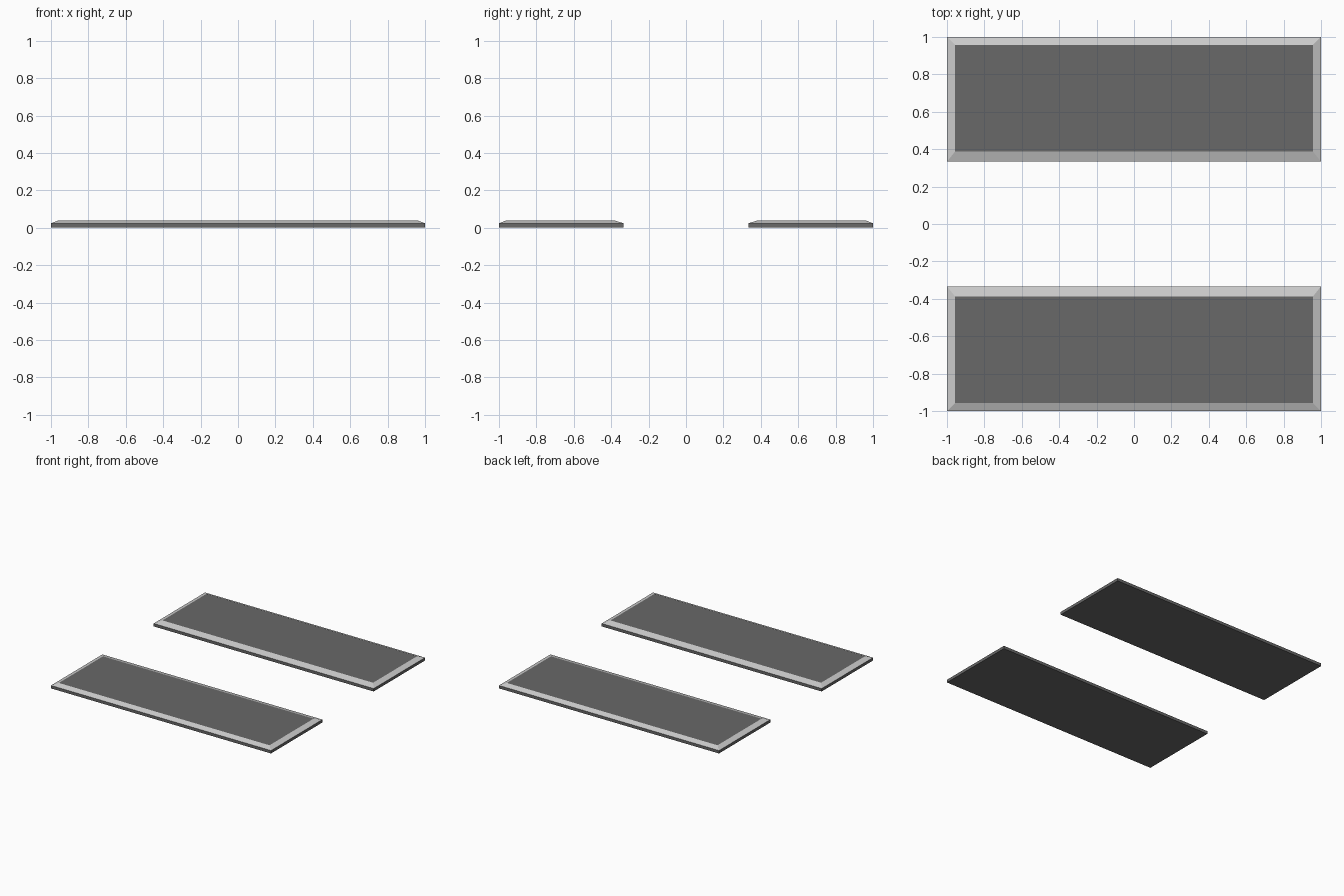
import bpy, bmesh

if "Cube" in bpy.data.objects:
    bpy.data.objects.remove(bpy.data.objects["Cube"])

def material(name, value):
    mat = bpy.data.materials.new(name)
    mat.diffuse_color = (value, value, value, 1)
    mat.use_nodes = True
    mat.node_tree.nodes["Principled BSDF"].inputs["Base Color"].default_value = mat.diffuse_color
    return mat

dark = material("dark_panel", 0.14)
light = material("light_rim", 0.55)

HALF_X, Y_IN, Y_OUT = 1.0, 0.333, 1.0      # slab footprint
TOP_X, TOP_IN, TOP_OUT = 0.957, 0.387, 0.958  # flat top inside the bevel
Z_EDGE, Z_TOP = 0.024, 0.04

def slab(name, side):
    bm = bmesh.new()
    bmesh.ops.create_cube(bm, size=2)
    # straight-sided base
    for v in bm.verts:
        v.co.x *= HALF_X
        v.co.y = side * (Y_OUT if v.co.y * side > 0 else Y_IN)
        v.co.z = Z_EDGE if v.co.z > 0 else 0
    # sloped rim rising to the flat top panel
    bm.normal_update()
    top = max(bm.faces, key=lambda f: f.calc_center_median().z)
    rim = bmesh.ops.inset_region(bm, faces=[top], thickness=0.03)["faces"]
    for v in top.verts:
        v.co.x = TOP_X if v.co.x > 0 else -TOP_X
        outer = abs(v.co.y) > (Y_IN + Y_OUT) / 2
        v.co.y = side * (TOP_OUT if outer else TOP_IN)
        v.co.z = Z_TOP
    for f in rim:
        f.material_index = 1
    bmesh.ops.recalc_face_normals(bm, faces=bm.faces)
    mesh = bpy.data.meshes.new(name)
    bm.to_mesh(mesh)
    bm.free()
    mesh.materials.append(dark)
    mesh.materials.append(light)
    bpy.context.collection.objects.link(bpy.data.objects.new(name, mesh))

slab("front_slab", -1)
slab("back_slab", 1)
